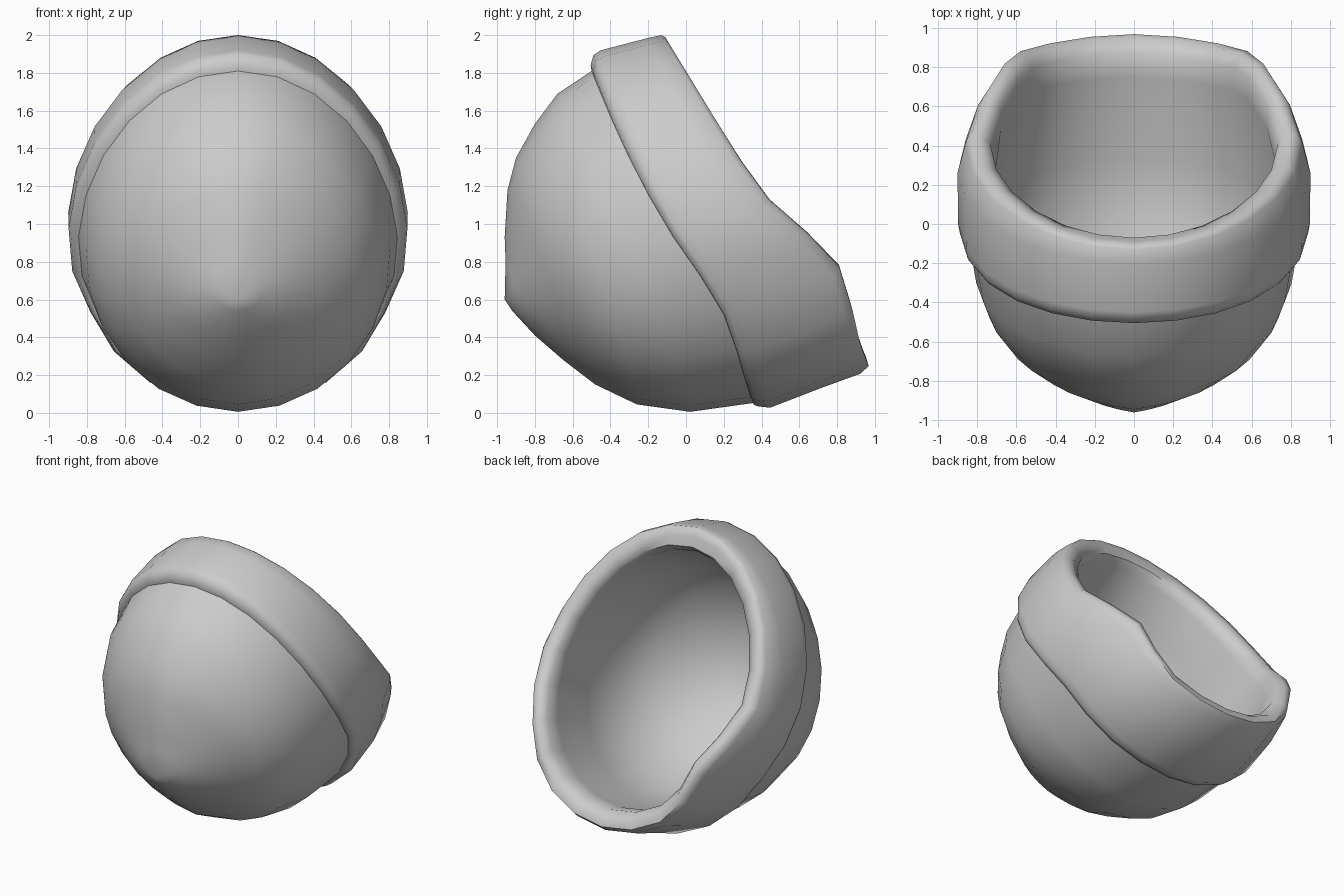
import bpy, math
from mathutils import Vector

if "Cube" in bpy.data.objects:
    bpy.data.objects.remove(bpy.data.objects["Cube"])

N = 24  # sides around every ring


def ring(yt, zt, yb, zb, w, bump=0.0, wave=0.0, ridge=0.0):
    """Tilted egg-shaped ring: top point, bottom point, half width, bends."""
    d = Vector((yb - yt, zb - zt))
    n = Vector((-d.y, d.x)).normalized()
    pts = []
    for i in range(N):
        a = 2 * math.pi * i / N
        u = (1 - math.cos(a)) / 2
        swell = bump * math.exp(-((u - 0.74) / 0.17) ** 2)
        off = swell - wave * math.sin(2 * math.pi * u) + ridge * abs(math.sin(a))
        x = w * math.sin(a - 0.05 * math.sin(a)) * (1 - max(0, swell - 0.04))
        pts.append((x, yt + d.x * u + n.x * off, zt + d.y * u + n.y * off))
    return pts


def loft(name, rings, start=None, end=None):
    """Skin rings into one surface, optionally closed to a pole at each end."""
    verts = [p for r in rings for p in ring(*r)]
    faces = []
    last = (len(rings) - 1) * N
    for k in range(len(rings) - 1):
        for i in range(N):
            j = (i + 1) % N
            faces.append((k * N + i, k * N + j, (k + 1) * N + j, (k + 1) * N + i))
    for pole, base, flip in ((start, 0, True), (end, last, False)):
        if pole:
            c = len(verts)
            verts.append((0, *pole))
            for i in range(N):
                a, b = base + i, base + (i + 1) % N
                faces.append((c, b, a) if flip else (c, a, b))
    mesh = bpy.data.meshes.new(name)
    mesh.from_pydata(verts, [], faces)
    ob = bpy.data.objects.new(name, mesh)
    bpy.context.collection.objects.link(ob)
    bpy.context.view_layer.objects.active = ob
    ob.select_set(True)
    bpy.ops.object.shade_smooth_by_angle(angle=math.radians(60))
    ob.select_set(False)
    return ob


# rounded dome, coming to a blunt point at the front
loft("dome", [
    (-.955, .80, -.92, .54, .14, 0, 0, .02),
    (-.96, .93, -.80, .41, .30, 0, 0, .045),
    (-.945, 1.18, -.65, .28, .48, 0, 0, .06),
    (-.90, 1.35, -.48, .15, .62, 0, 0, .06),
    (-.80, 1.53, -.26, .045, .735, 0, 0, .05),
    (-.68, 1.69, .02, .005, .805, .02, .01, .03),
    (-.50, 1.81, .35, .05, .845, .05, .02),
], start=(-.96, .60))

# raised band, rolled rim and hollow lining
loft("band_and_lining", [
    (-.50, 1.81, .35, .05, .845, .05, .02),
    (-.505, 1.84, .355, .04, .872, .05, .02),
    (-.49, 1.895, .38, .032, .888, .055, .02),
    (-.45, 1.92, .44, .025, .898, .06, .02),
    (-.20, 1.985, .70, .125, .90, .10, .01),
    (-.13, 2.0, .91, .20, .86, .145),
    (-.11, 1.99, .955, .24, .835, .15),
    (-.09, 1.95, .94, .29, .785, .15),
    (-.07, 1.88, .86, .33, .735, .135),
    (-.12, 1.83, .74, .30, .72, .12),
    (-.40, 1.70, .33, .13, .745, .05),
    (-.60, 1.58, -.05, .08, .72, 0, 0, .04),
    (-.78, 1.36, -.42, .19, .60, 0, 0, .055),
    (-.88, 1.08, -.70, .40, .36, 0, 0, .05),
], end=(-.90, .68))
